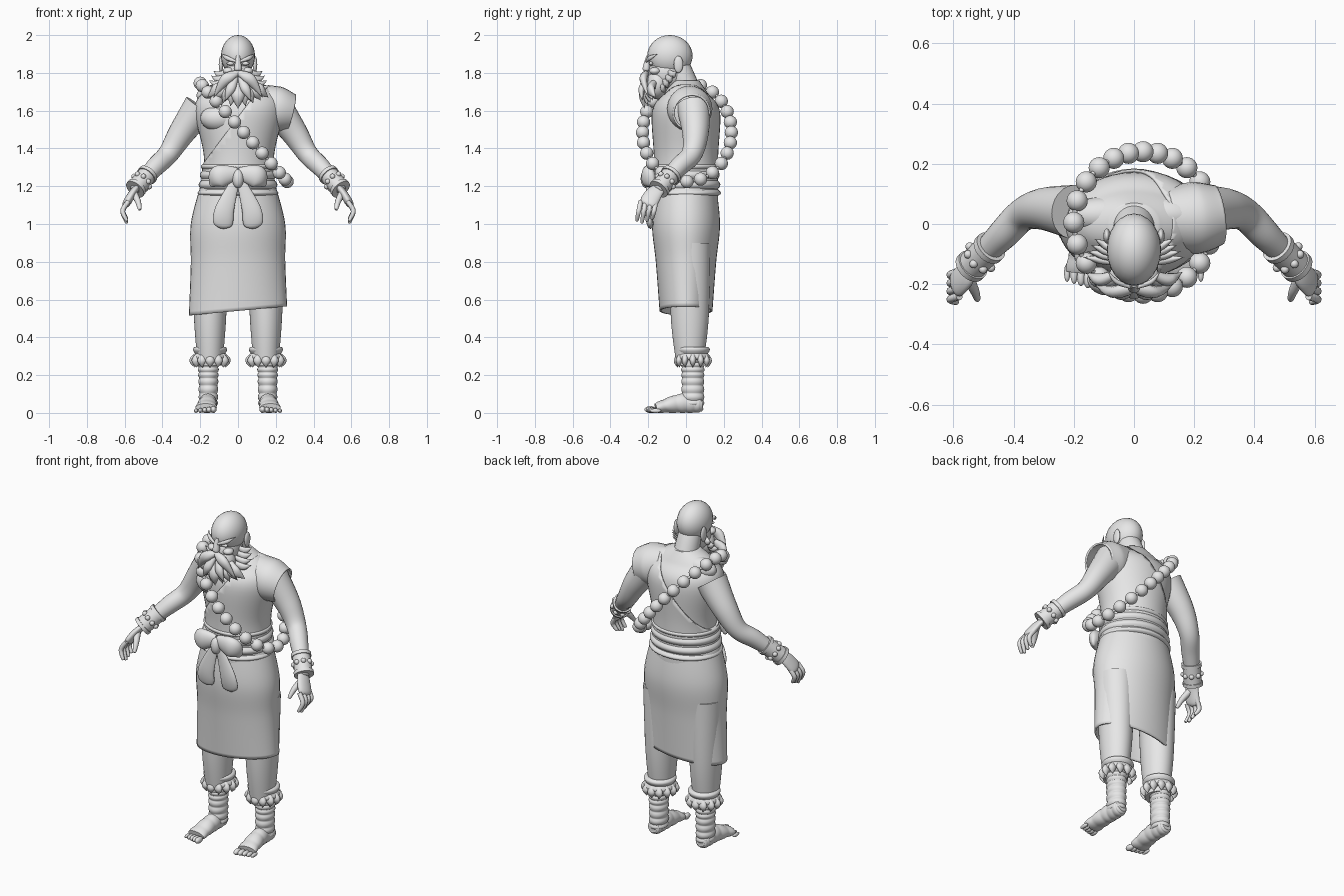
import bpy
import bmesh
import math
from mathutils import Vector, Matrix

if "Cube" in bpy.data.objects:
    bpy.data.objects.remove(bpy.data.objects["Cube"])

X_AXIS, Y_AXIS, Z_AXIS = Matrix.Identity(3)
GREY = (.8, .8, .8, 1)

clay = bpy.data.materials.new("clay grey")
clay.use_nodes = True
clay.diffuse_color = GREY
clay.node_tree.nodes["Principled BSDF"].inputs["Base Color"].default_value = GREY


def finish(name, bm, mirror, thickness=0):
    """Turn a bmesh into a smooth shaded object, mirrored or thickened if asked."""
    bmesh.ops.recalc_face_normals(bm, faces=bm.faces)
    mesh = bpy.data.meshes.new(name)
    bm.to_mesh(mesh)
    bm.free()
    mesh.materials.append(clay)
    mesh.shade_smooth()
    mesh.set_sharp_from_angle(angle=math.radians(50))
    part = bpy.data.objects.new(name, mesh)
    bpy.context.scene.collection.objects.link(part)
    if thickness:
        part.modifiers.new("thickness", "SOLIDIFY").thickness = thickness
    if mirror:
        part.modifiers.new("mirror", "MIRROR")
    return part


def smooth_path(points, steps):
    """Resample points of any dimension along a Catmull-Rom spline."""
    points = [Vector(point) for point in points]
    result = []
    for i, (start, end) in enumerate(zip(points, points[1:])):
        leave = (end - points[max(i - 1, 0)]) / 2
        arrive = (points[min(i + 2, len(points) - 1)] - start) / 2
        for k in range(steps):
            t = k / steps
            ease = t * t * (3 - 2 * t)
            result.append(start.lerp(end, ease) + leave * t * (1 - t) ** 2 - arrive * t * t * (1 - t))
    return result + [points[-1]]


def skin(name, sections, mirror=False, wide=None, upright=False,
         sides=24, steps=8, folds=0, fold_depth=0, thickness=0):
    """Skin elliptical sections (x, y, z, half width, half depth); thick skins stay open."""
    path = smooth_path(sections, steps)
    centres = [section.to_3d() if len(section) == 3 else Vector(section[:3]) for section in path]
    run = centres[-1] - centres[0]
    wide = wide or (Z_AXIS if abs(run.x) > max(abs(run.y), abs(run.z)) else X_AXIS)
    last = len(path) - 1
    bm = bmesh.new()
    rings = []
    for i, section in enumerate(path):
        tangent = (centres[min(i + 1, last)] - centres[max(i - 1, 0)]).normalized()
        if upright:
            tangent = Z_AXIS
        across = (wide - tangent * wide.dot(tangent)).normalized()
        outward = tangent.cross(across)
        swell = fold_depth * abs(math.sin(math.pi * folds * i / last))
        width, depth = (max(size, .001) + swell for size in section[3:])
        angles = [math.tau * k / sides for k in range(sides)]
        rings.append([bm.verts.new(centres[i] + across * width * math.cos(angle)
                                   + outward * depth * math.sin(angle)) for angle in angles])
    for lower, upper in zip(rings, rings[1:]):
        for k in range(sides):
            after = (k + 1) % sides
            bm.faces.new((lower[k], lower[after], upper[after], upper[k]))
    if not thickness:
        bm.faces.new(rings[0])
        bm.faces.new(rings[-1])
    return finish(name, bm, mirror, thickness)


def column(name, levels, x=0, y=0, **options):
    """Upright form from (height, half width, half depth) levels."""
    sections = [(x, y, *level) for level in levels]
    return skin(name, sections, mirror=x > 0, upright=True, sides=40, **options)


def limb(name, joints, flatten=1, mirror=True, **options):
    """Tube through (x, y, z, radius) joints with a rounded tip."""
    sections = [(*joint, joint[3] * flatten) for joint in joints]
    before, end = Vector(joints[-2][:3]), Vector(joints[-1][:3])
    radius = joints[-1][3]
    if not options.get("thickness"):
        tip = end + (end - before).normalized() * radius / 2
        sections.append((*tip, radius / 5, radius * flatten / 5))
    return skin(name, sections, mirror, **options)


def tuft(name, root, tip, radius, bulge=(0, -.02, 0), mirror=True):
    """Bowed lock of hair that tapers to a point."""
    root, tip = Vector(root), Vector(tip)
    middle = (root + tip) / 2 + Vector(bulge)
    sections = [(*root, radius / 2, radius / 2), (*middle, radius, radius * .7), (*tip, 0, 0)]
    skin(name, sections, mirror, sides=10)


def blob(name, centre, size, mirror=False):
    bm = bmesh.new()
    placed = Matrix.Translation(centre) @ Matrix.Diagonal((*size, 1))
    bmesh.ops.create_uvsphere(bm, u_segments=24, v_segments=16, radius=1, matrix=placed)
    return finish(name, bm, mirror)


# Torso and neck
torso = [(1.1, .2, .16), (1.35, .18, .16), (1.6, .23, .17), (1.7, .18, .11), (1.76, .08, .07)]
column("torso", torso)
limb("neck", [(0, .01, 1.7, .07), (0, -.05, 1.85, .06)], mirror=False)
blob("trapezius", (.1, .03, 1.68), (.12, .06, .06), mirror=True)
blob("pectoral", (-.1, -.1, 1.56), (.1, .07, .07))

# Robe: an inflated torso cut on the diagonal, with an open shoulder
robe = column("robe_top", [(z, w + .01, d + .01) for z, w, d in torso], thickness=.01)
bm = bmesh.new()
bm.from_mesh(robe.data)
bmesh.ops.bisect_plane(bm, geom=bm.verts[:] + bm.edges[:] + bm.faces[:],
                       plane_co=(.1, 0, 1.7), plane_no=(4, 0, -3), clear_inner=True)
bm.to_mesh(robe.data)
bm.free()
limb("robe_shoulder", [(.1, .02, 1.64, .1), (.2, .02, 1.61, .12), (.28, .03, 1.59, .1)],
     mirror=False, thickness=.01)

# Folded sash
column("waist_sash", [(1.15, .2, .17), (1.32, .18, .16)], steps=60, folds=4, fold_depth=.015)

# Skirt with a slanted hem
skirt = column("skirt", [(1.2, .2, .16), (1, .25, .18), (.8, .25, .16), (.54, .26, .14)], thickness=.01)
for vertex in skirt.data.vertices:
    vertex.co.z += vertex.co.x * max(0, 1 - vertex.co.z) / 5

# Bow
blob("bow_knot", (0, -.21, 1.24), (.03, .03, .05))
limb("bow_loop", [(0, -.2, 1.27, .03), (.1, -.2, 1.25, .06), (.14, -.18, 1.21, .02)], flatten=.6)
limb("bow_end", [(.01, -.2, 1.24, .02), (.07, -.2, 1.08, .05), (.08, -.19, 1, .05)], flatten=.35)

# Head and face
blob("skull", (0, -.085, 1.89), (.09, .12, .11))
blob("jaw", (0, -.1, 1.8), (.075, .1, .09))
limb("nose", [(0, -.2, 1.89, .01), (0, -.21, 1.82, .02)], mirror=False)
blob("eye", (.04, -.185, 1.85), (.02, .01, .01), mirror=True)
blob("cheek", (.05, -.165, 1.81), (.03, .03, .02), mirror=True)
blob("ear", (.09, -.04, 1.845), (.012, .025, .045), mirror=True)
tuft("eyebrow", (.01, -.21, 1.86), (.09, -.15, 1.9), .012, bulge=(.01, -.01, 0))

# Moustache, beard and whiskers
blob("beard_base", (0, -.15, 1.74), (.08, .06, .08))
tuft("moustache", (0, -.21, 1.8), (.13, -.2, 1.67), .03, bulge=(0, -.02, .03))
tuft("moustache_lock", (.01, -.2, 1.78), (.07, -.23, 1.65), .025)
tuft("chin_lock", (0, -.19, 1.75), (0, -.22, 1.61), .035, mirror=False)
for k in range(1, 5):
    spread = k / 4
    tuft("beard_lock", (spread * .07, -.17, 1.75),
         (spread * .16, spread * .06 - .22, 1.61 + spread * .06), .03)
    tuft("side_whisker", (.06, spread * .05 - .14, 1.71 + spread * .1),
         (.18 - spread * .05, spread * .08 - .13, 1.71 + spread * .1), .02, bulge=(0, 0, -.02))

# Arms
limb("arm", [(.2, .04, 1.62, .09), (.3, .05, 1.48, .07), (.37, .03, 1.37, .055),
             (.44, -.04, 1.3, .05), (.54, -.14, 1.19, .03)])

# Bracelets with rims and studs
inner, outer = Vector((.48, -.08, 1.26)), Vector((.54, -.14, 1.19))
axis = (outer - inner).normalized()
for name, start, end, radius in (("bracelet", inner, outer, .05),
                                 ("bracelet_rim", inner - axis / 100, inner + axis / 100, .056),
                                 ("bracelet_rim", outer - axis / 100, outer + axis / 100, .056)):
    skin(name, [(*start, radius, radius), (*end, radius, radius)], mirror=True)
sideways = axis.orthogonal().normalized()
for k in range(8):
    angle = math.tau * k / 8
    reach = sideways * math.cos(angle) + axis.cross(sideways) * math.sin(angle)
    blob("bracelet_stud", inner.lerp(outer, .5) + reach / 20, [.014] * 3, mirror=True)

# Hands
limb("palm", [(.53, -.13, 1.2, .03), (.56, -.17, 1.16, .045), (.59, -.2, 1.11, .045)],
     flatten=.45, wide=Y_AXIS)
for k in range(4):
    y = -.24 + k * .027
    lift = abs(k - 1) / 100
    limb("finger", [(.58, y, 1.12, .013), (.61, y - .01, 1.07, .013), (.59, y - .02, 1.01 + lift, .009)],
         sides=10)
limb("thumb", [(.55, -.18, 1.16, .02), (.53, -.22, 1.12, .016), (.52, -.25, 1.08, .01)], sides=10)

# Legs and cuffs
column("leg", [(.9, .1, .11), (.5, .085, .1), (.25, .065, .07)], x=.148, y=.02)
column("cuff_bands", [(.28, .08, .08), (.35, .08, .08)], x=.148, y=.036, steps=30, folds=2, fold_depth=.01)
for k in range(12):
    angle = math.tau * k / 12
    reach = Vector((math.cos(angle), math.sin(angle), 0))
    top = Vector((.148, .036, .31)) + reach * .07
    tuft("cuff_fringe", top, top + reach / 100 - Z_AXIS * .07, .024, bulge=reach / 100)

# Wrapped ankles, feet and toes
column("ankle_wrap", [(.3, .055, .06), (.2, .048, .055), (.04, .045, .055)], x=.157, y=.036,
       steps=50, folds=9, fold_depth=.006)
skin("foot_wrap", [(.16, .09, .045, .02, .02), (.16, .07, .045, .04, .04), (.16, -.03, .05, .045, .048),
                   (.17, -.16, .026, .055, .024)], mirror=True, steps=20, folds=7, fold_depth=.003)
for k in range(5):
    size = .018 - k / 600
    blob("toe", (.13 + k * .023, k * .007 - .19, size), (size * .9, .03, size), mirror=True)

# Prayer beads: a tilted loop from right shoulder to left hip, evenly spaced
bead_count = 24
beads = []
for k in range(bead_count + 1):
    turn = math.tau * k / bead_count
    turn += math.sin(turn * 2) / 10
    beads.append(Vector((.03 - math.cos(turn) * .23, .005 - math.sin(turn) * .235,
                         1.485 + math.cos(turn) * .26)))
skin("bead_cord", [(*bead, .008, .008) for bead in beads], wide=Vector((1, 0, 1)), sides=8)
for bead in beads[:-1]:
    blob("prayer_bead", bead, [.035] * 3)
